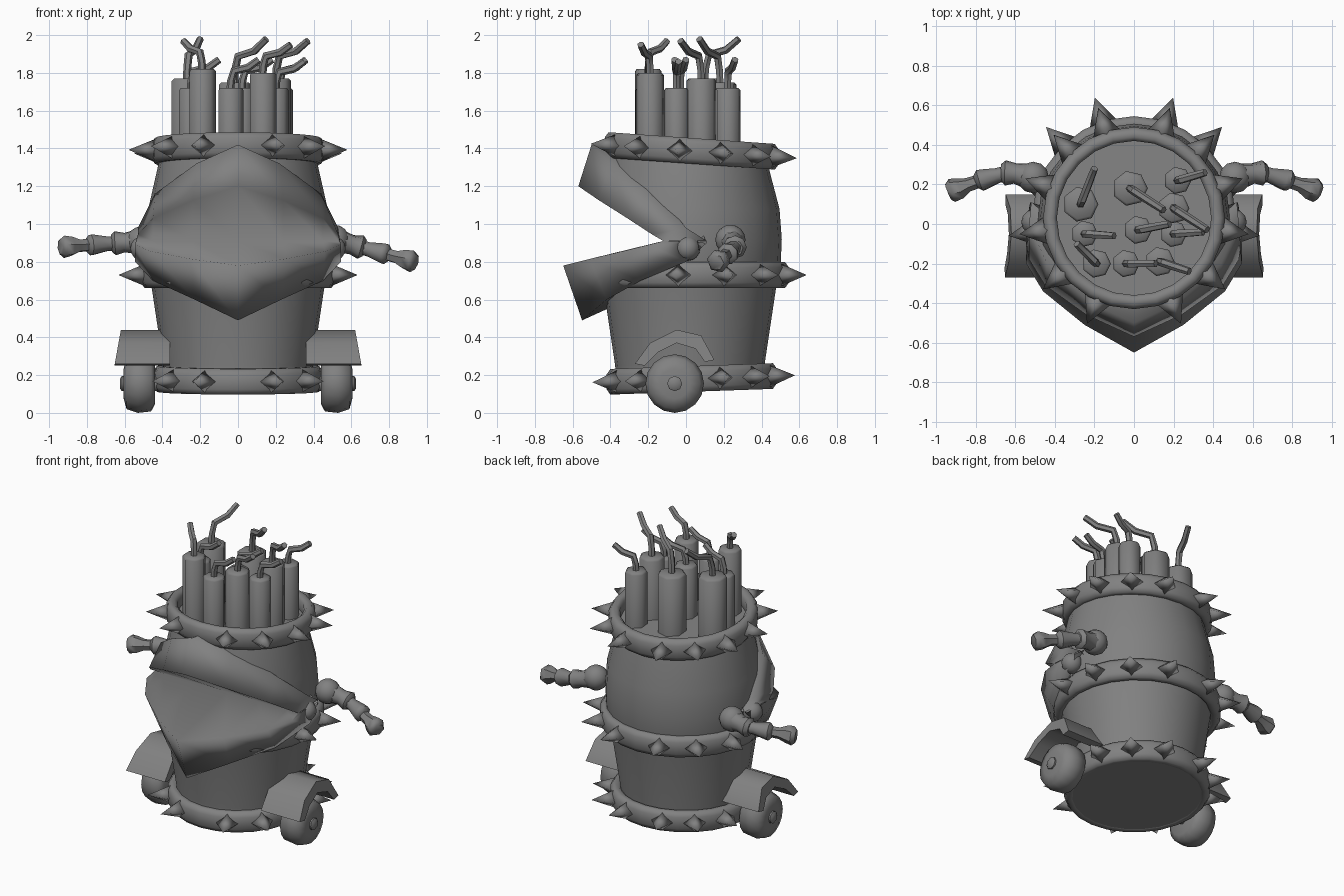
import bpy, bmesh, math
from mathutils import Vector, Matrix

if "Cube" in bpy.data.objects:
    bpy.data.objects.remove(bpy.data.objects["Cube"])

grey = bpy.data.materials.new("iron_grey")
grey.diffuse_color = (0.22, 0.22, 0.22, 1)
grey.use_nodes = True
grey.node_tree.nodes["Principled BSDF"].inputs["Base Color"].default_value = grey.diffuse_color


def make(name, verts, faces, angle=40):
    me = bpy.data.meshes.new(name)
    me.from_pydata([tuple(v) for v in verts], [], faces)
    bm = bmesh.new()
    bm.from_mesh(me)
    bmesh.ops.remove_doubles(bm, verts=bm.verts, dist=1e-5)
    bmesh.ops.recalc_face_normals(bm, faces=bm.faces)
    bm.to_mesh(me)
    bm.free()
    me.materials.append(grey)
    ob = bpy.data.objects.new(name, me)
    bpy.context.collection.objects.link(ob)
    shade(ob, angle)
    return ob


def shade(ob, angle):
    bpy.ops.object.select_all(action='DESELECT')
    ob.select_set(True)
    bpy.context.view_layer.objects.active = ob
    bpy.ops.object.shade_smooth_by_angle(angle=math.radians(angle))


def bridge(rings, n, loop=False, caps=True):
    """Quads joining equal-sized vertex rings stored one after another."""
    faces = []
    for i in range(rings if loop else rings - 1):
        j = (i + 1) % rings
        for k in range(n):
            l = (k + 1) % n
            faces.append((i * n + k, i * n + l, j * n + l, j * n + k))
    if caps and not loop:
        faces += [tuple(range(n)), tuple(range((rings - 1) * n, rings * n))]
    return faces


def lathe(name, profile, n, cy, loop=False, tilt=lambda z: 0, angle=40):
    verts = []
    for r, z in profile:
        for k in range(n):
            a = 2 * math.pi * k / n
            y = r * math.sin(a)
            verts.append((r * math.cos(a), cy + y, z + tilt(z) * y))
    return make(name, verts, bridge(len(profile), n, loop), angle)


def tube(name, pts, radii, n=6, angle=50):
    pts = [Vector(p) for p in pts]
    verts = []
    for i, p in enumerate(pts):
        d = (pts[min(i + 1, len(pts) - 1)] - pts[max(i - 1, 0)]).normalized()
        q = Vector((0, 0, 1)).rotation_difference(d)
        for k in range(n):
            a = 2 * math.pi * k / n
            verts.append(p + q @ Vector((math.cos(a), math.sin(a), 0)) * radii[i])
    return make(name, verts, bridge(len(pts), n), angle)


def ball(name, c, r):
    bm = bmesh.new()
    bmesh.ops.create_uvsphere(bm, u_segments=12, v_segments=8, radius=r,
                              matrix=Matrix.Translation(c))
    verts = [v.co.copy() for v in bm.verts]
    faces = [[v.index for v in f.verts] for f in bm.faces]
    bm.free()
    return make(name, verts, faces, 60)


def prism(name, section, x0, x1, flare=0, angle=25):
    """Extrude a (y, z) section along x; flare pushes the low outer points out."""
    top = max(z for y, z in section)
    verts = [(x0, y, z) for y, z in section]
    verts += [(x1 + flare * (top - z), y, z) for y, z in section]
    return make(name, verts, bridge(2, len(section)), angle)


# Barrel with a wedge-shaped mouth cut out of the front
barrel = lathe("barrel", [(.425, .114), (.39, .19), (.395, .25), (.455, .65), (.482, .8), (.487, .92),
                          (.475, 1.08), (.425, 1.3), (.41, 1.37)], 24, .02,
               tilt=lambda z: .035 if z < .2 else (-.07 if z > 1.25 else 0))
cutter = prism("mouth_cutter", [(-.1, .91), (-.72, 1.33), (-.72, .745)], -.8, .8)
cutter.hide_render = True
cutter.hide_viewport = True
cut = barrel.modifiers.new("mouth", 'BOOLEAN')
cut.operation = 'DIFFERENCE'
cut.object = cutter
bpy.context.view_layer.objects.active = barrel
bpy.ops.object.modifier_apply(modifier=cut.name)
bpy.data.objects.remove(cutter)
shade(barrel, 130)

# Pointed lips: half outlines from the centre to the mouth corner
top_edge = [(0, -.5, 1.42), (.22, -.4, 1.32), (.44, -.2, 1.16), (.53, 0, .98), (.52, .11, .91)]
upper_edge = [(0, -.57, 1.2), (.24, -.46, 1.125), (.45, -.31, 1.03), (.53, -.18, .945), (.54, -.12, .91)]
lower_edge = [(0, -.65, .78), (.25, -.51, .815), (.46, -.34, .855), (.545, -.2, .89), (.54, -.12, .91)]
chin_edge = [(0, -.55, .49), (.23, -.42, .6), (.45, -.24, .7), (.545, 0, .8), (.525, .11, .9)]


def mirrored(row):
    return [(-x, y, z) for x, y, z in row[:0:-1]] + row


def inward(row, dz):
    return [(x * .75, y * .6, z + dz) for x, y, z in row]


back = [(x, -.12, .91) for x, y, z in upper_edge]
rows = [mirrored(r) for r in (inward(top_edge, -.03), top_edge, upper_edge, back,
                              lower_edge, chin_edge, inward(chin_edge, .1))]
w = len(rows[0])
make("mouth_lips", sum(rows, []),
     [(i * w + k, i * w + k + 1, (i + 1) * w + k + 1, (i + 1) * w + k)
      for i in range(6) for k in range(w - 1)], 180)


# Hoops with spikes: height, outer radius, tip radius, tilt, limit of spikes to the front
def hoop(name, z, r, tip, cy, slope, limit):
    section = [(r - .07, z - .05), (r - .05, z - .068), (r - .02, z - .068), (r, z - .04),
               (r, z + .04), (r - .02, z + .068), (r - .05, z + .068), (r - .07, z + .05)]
    lathe(name, section, 24, cy, True, lambda _: slope, 75)
    verts, faces = [], []
    for deg in (72, 46, 20, -8, -38, -66):
        for a in (math.radians(deg), math.radians(180 - deg)):
            out, side = Vector((math.cos(a), math.sin(a), 0)), Vector((-math.sin(a), math.cos(a), 0))
            if out.y * tip < limit:
                continue
            b = len(verts)
            base = out * (r - .02)
            for p in (base + side * .075, base + Vector((0, 0, .06)), base - side * .075,
                      base - Vector((0, 0, .06)), out * tip):
                verts.append((p.x, p.y + cy, p.z + z + slope * p.y))
            faces += [(b + i, b + (i + 1) % 4, b + 4) for i in range(4)]
            faces.append((b, b + 1, b + 2, b + 3))
    make(name + "_spikes", verts, faces, 180)


hoop("bottom_hoop", .18, .45, .575, .03, .035, -1)
hoop("middle_hoop", .73, .515, .64, .03, 0, -.2)
hoop("top_hoop", 1.387, .46, .585, .03, -.07, -1)

# Wheels, fenders, mouth hinges and arms on both sides
arch = [(-.27, .26), (-.19, .37), (-.05, .44), (.08, .41), (.15, .28),
        (.10, .27), (.05, .34), (-.05, .37), (-.15, .32), (-.22, .25)]
for side, s in (("left", -1), ("right", 1)):
    prism(side + "_fender", arch, s * .36, s * .62, s * .18, 50)
    tube(side + "_wheel", [(s * x, -.06, .155) for x in (.44, .46, .53, .59, .605)],
         [.11, .147, .155, .135, .08], 16, 75)
    tube(side + "_axle", [(s * x, -.06, .155) for x in (.3, .615, .625)], [.04, .04, .025], 8)
    ball(side + "_mouth_hinge", (s * .505, .01, .87), .065)
    drop = .1 if s > 0 else .025

    def at(x, y):
        return (s * x, y, .925 - drop * (x - .55) / .36 - .02)

    ball(side + "_shoulder", at(.51, .235), .08)
    tube(side + "_upper_arm", [at(.53, .24), at(.6, .255), at(.65, .258), at(.67, .257)],
         [.068, .052, .064, .045], 8)
    tube(side + "_forearm", [at(.65, .255), at(.69, .245), at(.76, .225), at(.78, .22), at(.8, .212)],
         [.04, .04, .055, .058, .035], 8)
    tube(side + "_hand", [at(.78, .218), at(.84, .198), at(.88, .18), at(.92, .17), at(.94, .162)],
         [.034, .036, .054, .062, .042], 6)

# Explosive sticks: x, y, radius, top height, then fuse tip
sticks = [(-.27, .10, .09, 1.77, -.2, .28, 1.98), (-.02, .18, .09, 1.75, .15, .07, 1.98),
          (.22, .22, .07, 1.72, .36, .26, 1.87), (.2, .08, .08, 1.77, .37, -.03, 1.97),
          (-.25, -.05, .068, 1.72, -.1, -.06, 1.87), (.02, -.03, .072, 1.72, .18, 0, 1.87),
          (.2, -.05, .068, 1.72, .35, -.04, 1.86), (-.19, -.2, .073, 1.82, -.29, -.1, 1.97),
          (-.04, -.2, .07, 1.72, .11, -.2, 1.87), (.13, -.19, .075, 1.8, .28, -.24, 1.95)]
for i, (x, y, r, top, tx, ty, tz) in enumerate(sticks, 1):
    tube(f"stick_{i}", [(x, y, 1.3), (x, y, top - .012), (x, y, top)], [r, r, r * .85], 7, 65)
    h = tz - top
    steps = ((0, -.05), (.02, .25), (.12, .6), (.62, .72), (1, 1))
    tube(f"fuse_{i}", [(x + (tx - x) * u, y + (ty - y) * u, top + h * v) for u, v in steps],
         [.021, .021, .022, .021, .019], 6)
